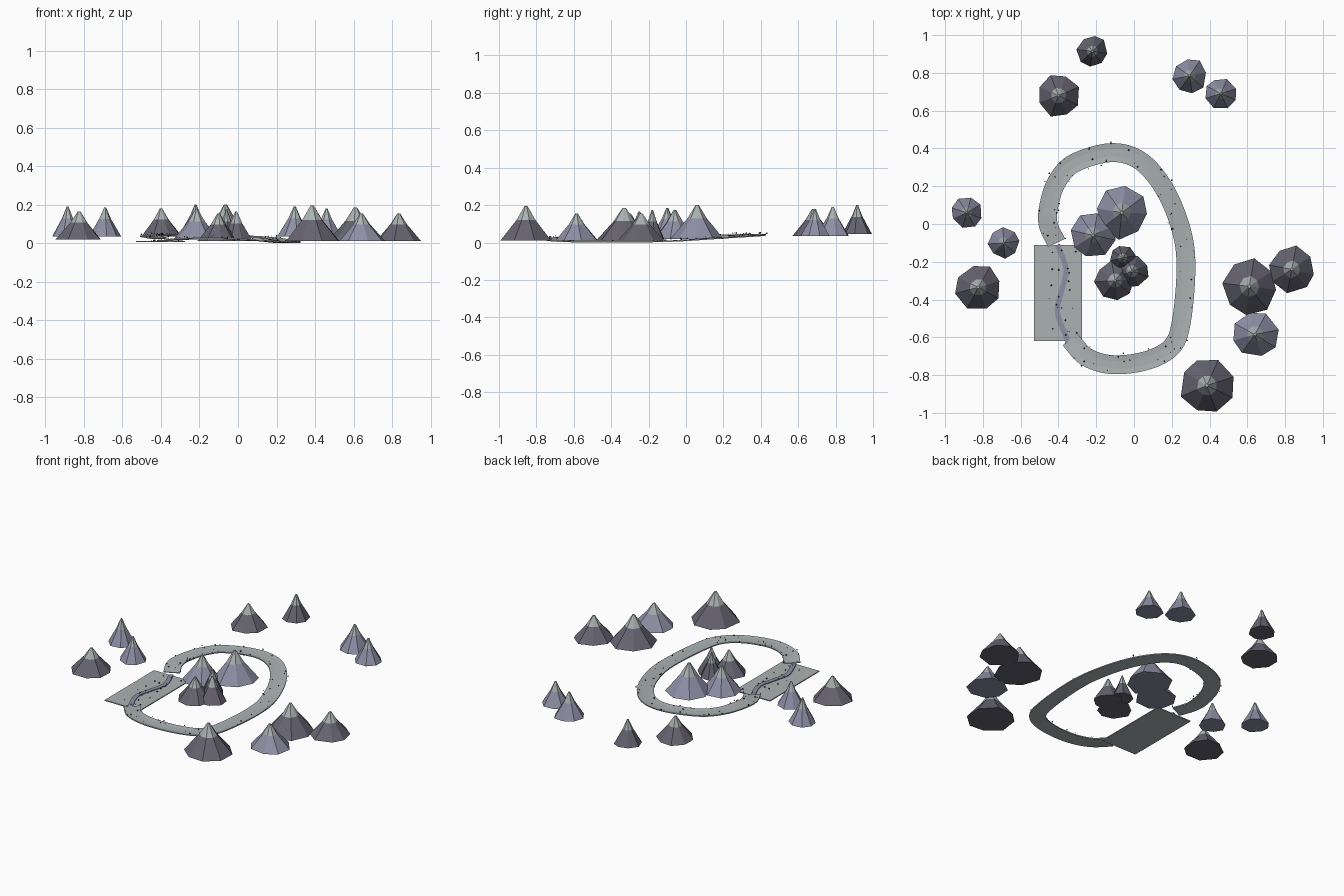
import bpy
import bmesh
import math
import random
from mathutils import Vector

random.seed(4)
if "Cube" in bpy.data.objects:
    bpy.data.objects.remove(bpy.data.objects["Cube"], do_unlink=True)


def linear(c):
    return c / 12.92 if c <= 0.04 else ((c + 0.055) / 1.055) ** 2.4


def material(name, *srgb):
    mat = bpy.data.materials.new(name)
    mat.use_nodes = True
    colour = tuple(linear(c) for c in srgb) + (1.0,)
    mat.diffuse_color = colour
    shader = next(n for n in mat.node_tree.nodes if n.type == "BSDF_PRINCIPLED")
    shader.inputs["Base Color"].default_value = colour
    return mat


pale_stone = material("pale stone", 0.67, 0.70, 0.70)
dark_rock = material("dark rock", 0.40, 0.39, 0.44)
violet_rock = material("violet rock", 0.56, 0.56, 0.65)
black = material("black", 0.07, 0.08, 0.09)


def finish(name, bm, *mats):
    bmesh.ops.recalc_face_normals(bm, faces=bm.faces)
    mesh = bpy.data.meshes.new(name)
    bm.to_mesh(mesh)
    bm.free()
    for mat in mats:
        mesh.materials.append(mat)
    obj = bpy.data.objects.new(name, mesh)
    bpy.context.collection.objects.link(obj)
    return obj


def loft(bm, rings):
    """Join rings of points into a closed solid."""
    loops = [[bm.verts.new(p) for p in ring] for ring in rings]
    bands = []
    for low, high in zip(loops, loops[1:]):
        n = len(low)
        bands.append([bm.faces.new((low[i], low[(i + 1) % n], high[(i + 1) % n], high[i]))
                      for i in range(n)])
    bm.faces.new(loops[0])
    cap = bm.faces.new(loops[-1])
    return bands, cap


def mountain(name, x, y, radius, base, top, rock, sides=8):
    """Irregular faceted cone with a pale cap."""
    turn = random.uniform(0, math.tau)
    spokes = []
    for i in range(sides):
        a = turn + math.tau * (i + random.uniform(-0.12, 0.12)) / sides
        r = radius * random.uniform(0.93, 1.04)
        spokes.append(Vector((math.cos(a), math.sin(a), 0)) * r)
    bm = bmesh.new()
    rings = []
    for scale, height in ((1, 0), (0.37, 0.6), (0.06, 1)):
        centre = Vector((x, y, base + (top - base) * height))
        rings.append([centre + s * scale for s in spokes])
    bands, cap = loft(bm, rings)
    for face in bands[1] + [cap]:
        face.material_index = 1
    finish(name, bm, rock, pale_stone)


# Mountains: x, y, radius, base height, peak height
DARK = [
    (-.22, .915, .083, .045, .2), (-.4, .68, .115, .035, .18),
    (-.825, -.335, .123, .02, .165), (-.06, -.18, .07, .02, .175),
    (-.1, -.3, .108, .01, .155), (-.01, -.25, .09, .01, .165),
    (.61, -.33, .15, .01, .185), (.835, -.24, .125, .01, .155),
    (.385, -.855, .145, .01, .195),
]
VIOLET = [
    (.295, .785, .093, .035, .19), (.46, .69, .083, .035, .18),
    (-.885, .06, .085, .035, .19), (-.69, -.1, .082, .035, .185),
    (-.065, .06, .14, .02, .2), (-.215, -.06, .122, .02, .175),
    (.64, -.585, .125, .01, .155),
]
for i, spec in enumerate(DARK):
    mountain(f"dark_mountain_{i + 1}", *spec, dark_rock)
for i, spec in enumerate(VIOLET):
    mountain(f"violet_mountain_{i + 1}", *spec, violet_rock)


def smooth_path(points, steps=6):
    """Curve passing through every point."""
    pts = [Vector(p) for p in points]
    pts = [2 * pts[0] - pts[1]] + pts + [2 * pts[-1] - pts[-2]]
    path = []
    for a, b, c, d in zip(pts, pts[1:], pts[2:], pts[3:]):
        for k in range(steps):
            t = k / steps
            path.append(0.5 * (2 * b + (c - a) * t + (2 * a - 5 * b + 4 * c - d) * t ** 2
                               + (3 * b - a - 3 * c + d) * t ** 3))
    return path + [pts[-2]]


def side_vector(path, i):
    d = path[min(i + 1, len(path) - 1)] - path[max(i - 1, 0)]
    return Vector((-d.y, d.x, 0)).normalized()


def ribbon(name, path, section, mat):
    """Sweep a flat cross-section of (sideways, up) points along a path."""
    bm = bmesh.new()
    up = Vector((0, 0, 1))
    loft(bm, [[p + side_vector(path, i) * s + up * h for s, h in section]
              for i, p in enumerate(path)])
    return finish(name, bm, mat)


# Open ring track, falling from the back to the right side
track_path = smooth_path([
    (-.41, -.1, .026), (-.455, 0, .035), (-.45, .1, .038), (-.41, .22, .04),
    (-.32, .32, .042), (-.12, .378, .042), (.04, .33, .036), (.17, .17, .025),
    (.255, -.05, .01), (.275, -.25, .005), (.25, -.52, .005), (.2, -.65, .008),
    (.07, -.722, .018), (-.11, -.745, .026), (-.25, -.705, .024), (-.34, -.61, .018),
])
ribbon("track", track_path,
       [(-.05, -.004), (.05, -.004), (.05, .003), (.02, 0), (-.02, 0), (-.05, .003)],
       pale_stone)

# Flat slab under the gap in the track
bm = bmesh.new()
slab = [(-.53, -.62), (-.275, -.62), (-.275, -.11), (-.53, -.11)]
loft(bm, [[(x, y, z) for x, y in slab] for z in (.006, .012)])
finish("ground_slab", bm, pale_stone)

# Winding path across the slab
winding = smooth_path([(-.405, -.11, .016), (-.36, -.24, .016), (-.385, -.36, .016),
                       (-.405, -.47, .016), (-.35, -.62, .016)])
ribbon("winding_path", winding,
       [(-.014, -.006), (.014, -.006), (.014, .001), (-.014, .001)], violet_rock)

# Small dark stones scattered along the track and the slab
bm = bmesh.new()


def stone(centre):
    size = random.choice((.004, .006, .009))
    made = bmesh.ops.create_icosphere(bm, subdivisions=1, radius=size / 2)
    bmesh.ops.translate(bm, verts=made["verts"], vec=centre)


for n in range(90):
    i = random.randrange(len(track_path))
    shift = random.choice((-1, 1)) * random.uniform(.015, .06)
    lift = Vector((0, 0, random.uniform(.002, .012)))
    stone(track_path[i] + side_vector(track_path, i) * shift + lift)
for n in range(22):
    stone(Vector((random.uniform(-.46, -.29), random.uniform(-.6, -.13), .015)))
finish("scattered_stones", bm, black)

# Rest the whole model on the ground
bpy.context.view_layer.update()
parts = [o for o in bpy.context.collection.objects if o.type == "MESH"]
lowest = min(v.co.z for o in parts for v in o.data.vertices)
for o in parts:
    o.location.z -= lowest
